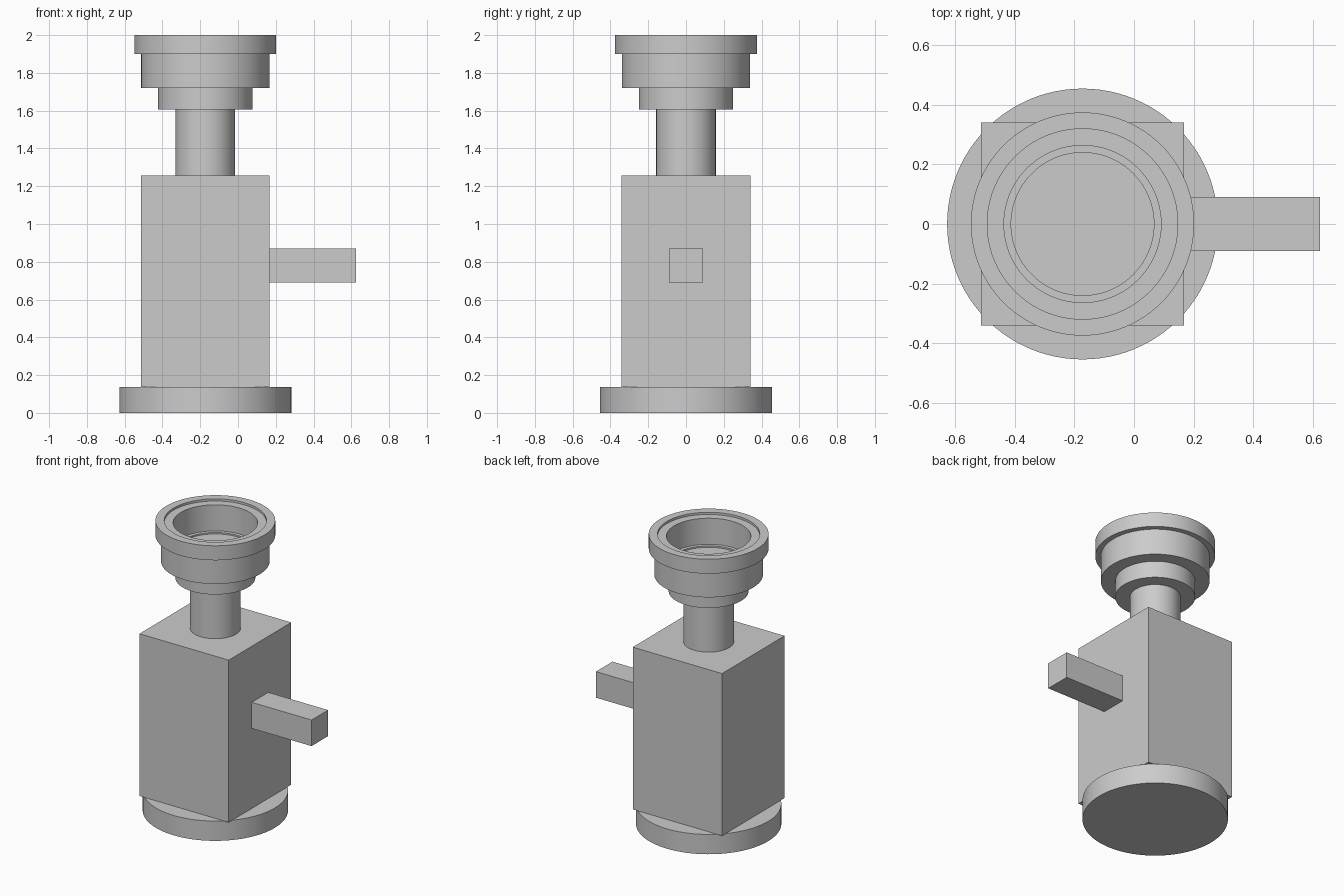
import bpy
import bmesh
import math
from mathutils import Matrix, Vector

if "Cube" in bpy.data.objects:
    bpy.data.objects.remove(bpy.data.objects["Cube"], do_unlink=True)

AXIS_X = -0.173   # shared vertical axis of the turned parts
SEGMENTS = 96

# Single plain grey
grey = bpy.data.materials.new("plain grey")
grey.use_nodes = True
GREY = (0.6, 0.6, 0.6, 1.0)
grey.diffuse_color = GREY
grey.node_tree.nodes["Principled BSDF"].inputs["Base Color"].default_value = GREY


def finish(name, bm, smooth=False):
    bmesh.ops.recalc_face_normals(bm, faces=bm.faces[:])
    mesh = bpy.data.meshes.new(name)
    bm.to_mesh(mesh)
    bm.free()
    obj = bpy.data.objects.new(name, mesh)
    bpy.context.collection.objects.link(obj)
    mesh.materials.append(grey)
    if smooth:
        bpy.ops.object.select_all(action="DESELECT")
        obj.select_set(True)
        bpy.context.view_layer.objects.active = obj
        bpy.ops.object.shade_smooth_by_angle(angle=math.radians(30))
    return obj


def turned(name, profile):
    """Revolve (radius, height) points around the shared axis."""
    bm = bmesh.new()
    verts = [bm.verts.new((AXIS_X + r, 0, z)) for r, z in profile]
    edges = [bm.edges.new(pair) for pair in zip(verts, verts[1:])]
    bmesh.ops.spin(bm, geom=verts + edges, cent=(AXIS_X, 0, 0), axis=(0, 0, 1),
                   angle=math.tau, steps=SEGMENTS, use_duplicate=False)
    bmesh.ops.remove_doubles(bm, verts=bm.verts[:], dist=0.0001)
    return finish(name, bm, smooth=True)


def cylinder(name, radius, bottom, top):
    return turned(name, [(0, bottom), (radius, bottom), (radius, top), (0, top)])


def box(name, low, high):
    low, high = Vector(low), Vector(high)
    bm = bmesh.new()
    place = Matrix.Translation((low + high) / 2) @ Matrix.Diagonal((*(high - low), 1))
    bmesh.ops.create_cube(bm, size=1, matrix=place)
    return finish(name, bm)


# Round foot, square body and side handle
cylinder("base", 0.455, 0, 0.137)
HALF = 0.341
box("body", (AXIS_X - HALF, -HALF, 0.137), (AXIS_X + HALF, HALF, 1.257))
box("side_handle", (AXIS_X + HALF, -0.09, 0.69), (0.625, 0.09, 0.87))

# Neck and collar
cylinder("neck", 0.158, 1.257, 1.605)
cylinder("collar", 0.25, 1.605, 1.72)

# Hollow cup with overhanging rim, inner ledge and recessed floor
turned("cup", [
    (0, 1.72), (0.34, 1.72), (0.34, 1.9), (0.375, 1.9), (0.375, 2.0),
    (0.32, 2.0), (0.32, 1.985), (0.264, 1.985), (0.264, 1.805),
    (0.24, 1.805), (0.24, 1.795), (0, 1.795),
])
